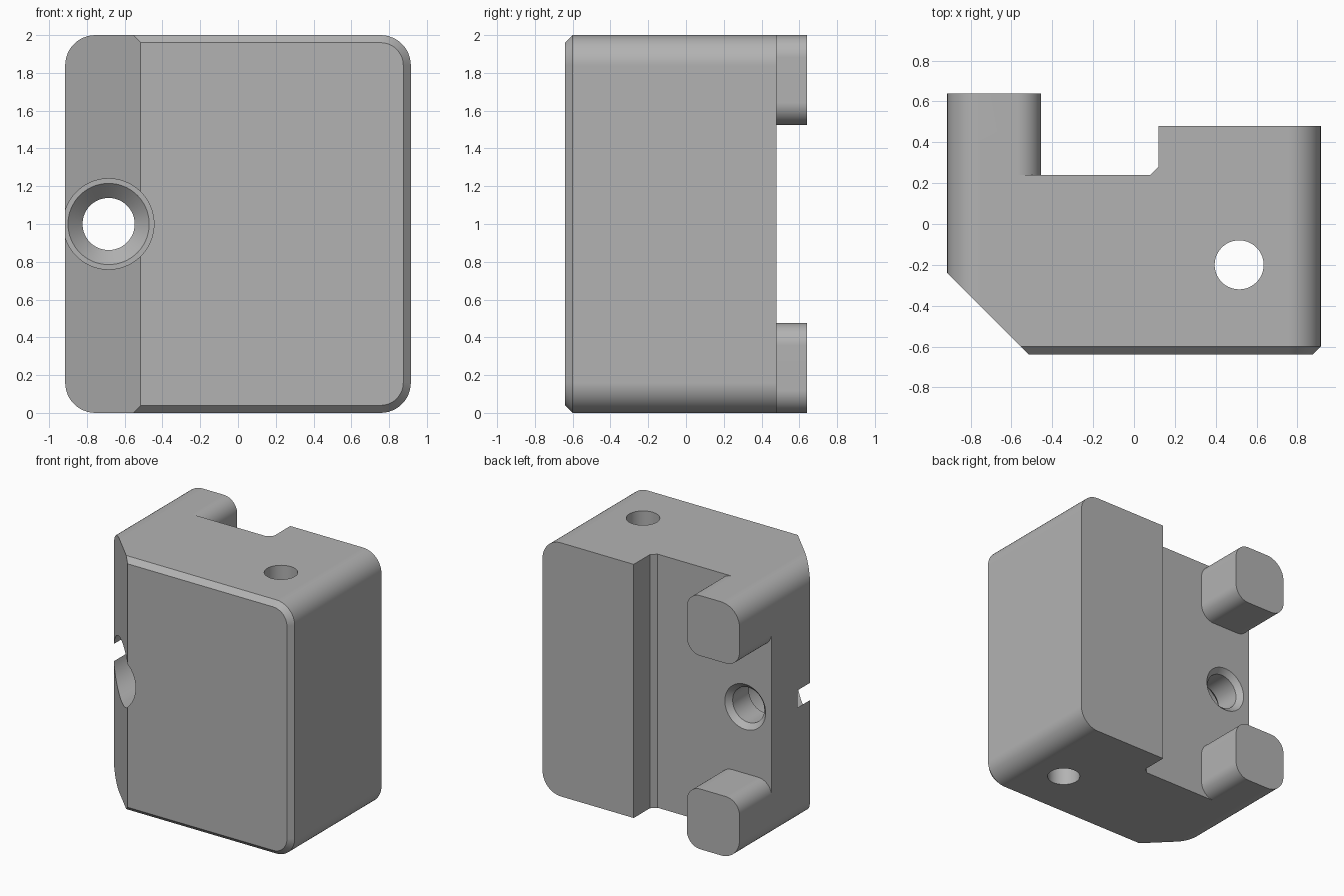
import bpy, bmesh
from math import sin, cos, pi
from mathutils import Vector

cube = bpy.data.objects.get("Cube")
if cube:
    bpy.data.objects.remove(cube, do_unlink=True)

grey = bpy.data.materials.new("plain grey")
grey.use_nodes = True
colour = (0.45, 0.45, 0.45, 1)
grey.diffuse_color = colour
grey.node_tree.nodes["Principled BSDF"].inputs["Base Color"].default_value = colour


def loft(name, rings):
    """Closed solid skinned through matching rings of points."""
    bm = bmesh.new()
    loops = [[bm.verts.new(p) for p in ring] for ring in rings]
    for a, b in zip(loops, loops[1:]):
        for i in range(len(a)):
            j = (i + 1) % len(a)
            bm.faces.new((a[i], a[j], b[j], b[i]))
    bm.faces.new(loops[0])
    bm.faces.new(loops[-1])
    bmesh.ops.recalc_face_normals(bm, faces=bm.faces)
    mesh = bpy.data.meshes.new(name)
    bm.to_mesh(mesh)
    bm.free()
    mesh.materials.append(grey)
    obj = bpy.data.objects.new(name, mesh)
    bpy.context.collection.objects.link(obj)
    return obj


def rounded_rect(x0, x1, z0, z1, radii, y, steps=12):
    """Upright rounded rectangle; radii run from the high-x high-z corner round."""
    corners = [(x1, z1, -1, -1), (x0, z1, 1, -1), (x0, z0, 1, 1), (x1, z0, -1, 1)]
    ring = []
    for k, ((x, z, sx, sz), r) in enumerate(zip(corners, radii)):
        for s in range(steps + 1):
            a = (k + s / steps) * pi / 2
            ring.append(Vector((x + sx * r + r * cos(a), y, z + sz * r + r * sin(a))))
    return ring


def prism(name, profile, z0=-0.2, z1=2.2):
    return loft(name, [[(x, y, z) for x, y in profile] for z in (z0, z1)])


def turned(name, centre, sections, axis, n=64):
    """Round solid along the y or z axis from (position, radius) sections."""
    u, v = centre
    rings = []
    for t, r in sections:
        pts = [(u + r * cos(2 * pi * i / n), v + r * sin(2 * pi * i / n)) for i in range(n)]
        rings.append([(a, t, b) if axis == "y" else (a, b, t) for a, b in pts])
    return loft(name, rings)


def combine(target, other, operation):
    mod = target.modifiers.new(other.name, "BOOLEAN")
    mod.operation, mod.solver, mod.object = operation, "EXACT", other
    bpy.context.view_layer.objects.active = target
    bpy.ops.object.modifier_apply(modifier=mod.name)
    bpy.data.objects.remove(other, do_unlink=True)


# Main block with rounded long edges and a chamfered front
W, R, C = 0.915, 0.16, 0.04
block = loft("clamp_block", [
    rounded_rect(-W + C, W - C, C, 2 - C, [R - C] * 4, -0.64),
    rounded_rect(-W, W, 0, 2, [R] * 4, -0.60),
    rounded_rect(-W, W, 0, 2, [R] * 4, 0.48)])

# Rear channel and slanted front corner
combine(block, prism("rear_channel", [(-1.2, 0.24), (0.08, 0.24), (0.12, 0.28),
                                      (0.12, 0.8), (-1.2, 0.8)]), "DIFFERENCE")
combine(block, prism("corner_slant", [(-1.315, 0.16), (-0.315, -0.84),
                                      (-1.315, -0.84)]), "DIFFERENCE")

# Two rear locating posts
r = 0.118
for name, z0, z1, radii in (("upper_post", 1.525, 2, [r, R, r, r]),
                            ("lower_post", 0, 0.475, [r, r, R, r])):
    post = loft(name, [rounded_rect(-W, -0.455, z0, z1, radii, y) for y in (0.24, 0.64)])
    combine(block, post, "UNION")

# Counterbored and countersunk screw hole, front to back
combine(block, turned("screw_hole", (-0.685, 1), [
    (-0.9, 0.24), (-0.08, 0.24), (-0.08, 0.215), (-0.003, 0.138),
    (0.2, 0.138), (0.26, 0.198)], "y"), "DIFFERENCE")

# Vertical pin hole
combine(block, turned("pin_hole", (0.515, -0.2), [(-0.2, 0.12), (2.2, 0.12)], "z"),
        "DIFFERENCE")

# Smooth the round surfaces, keep the flats flat
bpy.ops.object.select_all(action="DESELECT")
block.select_set(True)
bpy.context.view_layer.objects.active = block
bpy.ops.object.shade_smooth_by_angle(angle=pi / 9)
weighted = block.modifiers.new("flat_faces", "WEIGHTED_NORMAL")
weighted.keep_sharp = True
